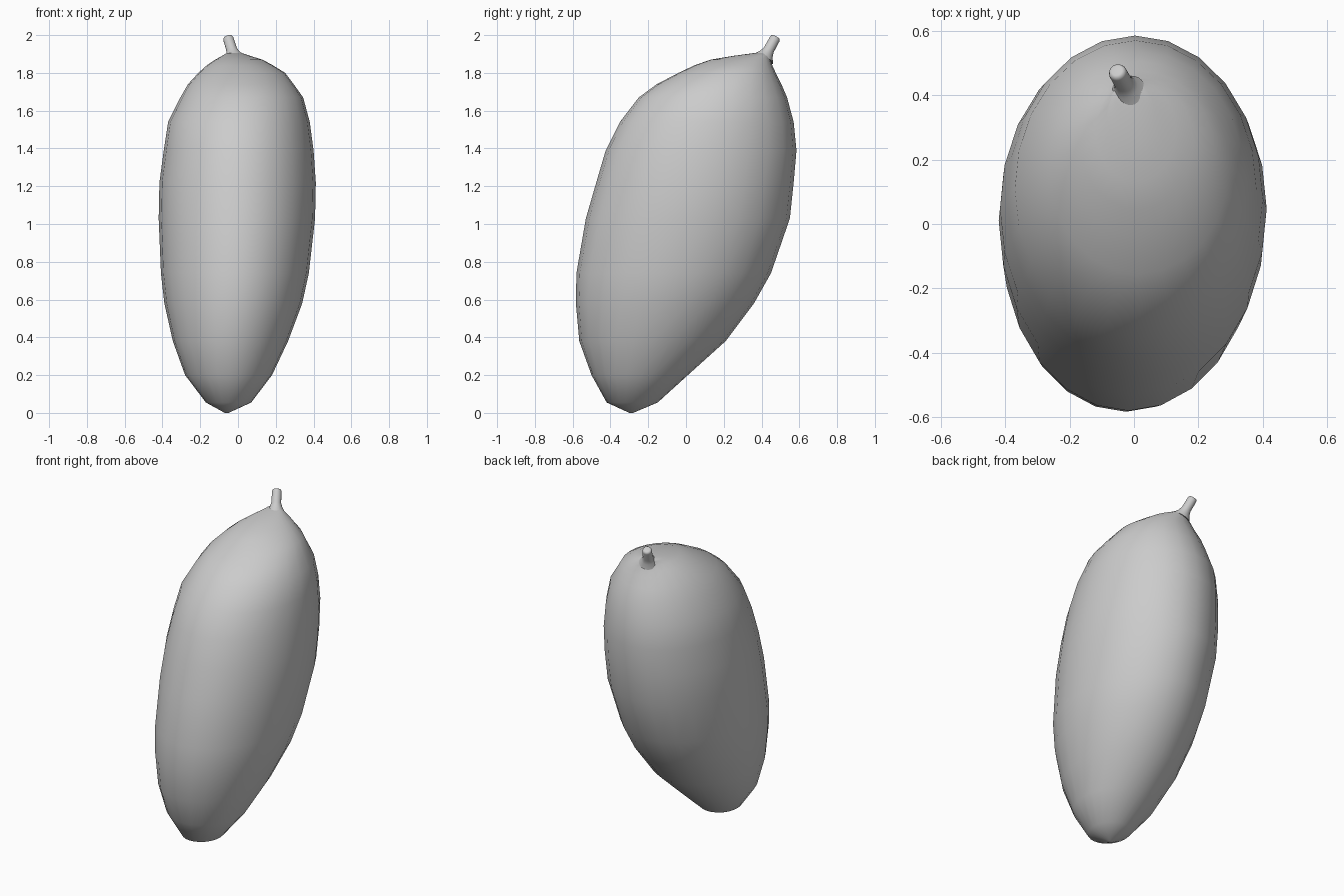
import bpy, bmesh, math
from mathutils import Vector

if "Cube" in bpy.data.objects:
    bpy.data.objects.remove(bpy.data.objects["Cube"])

SEG = 24

def loft(name, rings):
    """Skin closed rings of points, fan-capping both ends."""
    bm = bmesh.new()
    loops = [[bm.verts.new(p) for p in r] for r in rings]
    for a, b in zip(loops, loops[1:]):
        for i in range(SEG):
            j = (i + 1) % SEG
            bm.faces.new((a[i], a[j], b[j], b[i]))
    for loop in (loops[0], loops[-1]):
        c = bm.verts.new(sum((v.co for v in loop), Vector()) / SEG)
        for i in range(SEG):
            bm.faces.new((loop[i], loop[(i + 1) % SEG], c))
    bmesh.ops.recalc_face_normals(bm, faces=bm.faces)
    me = bpy.data.meshes.new(name)
    bm.to_mesh(me)
    bm.free()
    ob = bpy.data.objects.new(name, me)
    bpy.context.collection.objects.link(ob)
    return ob

def circle():
    return [(math.cos(2 * math.pi * i / SEG), math.sin(2 * math.pi * i / SEG)) for i in range(SEG)]

# Fruit body: height, x min, x max, y min, y max of each slice
slices = [
    (0.00, -0.07, -0.05, -0.30, -0.28),
    (0.055, -0.17, 0.07, -0.42, -0.15),
    (0.20, -0.28, 0.18, -0.50, 0.01),
    (0.38, -0.345, 0.265, -0.565, 0.21),
    (0.58, -0.39, 0.34, -0.583, 0.36),
    (0.74, -0.408, 0.375, -0.58, 0.45),
    (1.03, -0.42, 0.408, -0.53, 0.55),
    (1.22, -0.416, 0.412, -0.475, 0.57),
    (1.39, -0.393, 0.40, -0.425, 0.585),
    (1.54, -0.37, 0.38, -0.35, 0.57),
    (1.67, -0.305, 0.345, -0.25, 0.535),
    (1.74, -0.265, 0.295, -0.155, 0.505),
    (1.80, -0.21, 0.25, -0.04, 0.475),
    (1.84, -0.165, 0.185, 0.045, 0.457),
    (1.87, -0.12, 0.13, 0.13, 0.445),
    (1.89, -0.085, 0.065, 0.25, 0.44),
    (1.905, -0.06, 0.02, 0.36, 0.435),
]
body = loft("fruit_body", [
    [((x0 + x1) / 2 + c * (x1 - x0) / 2, (y0 + y1) / 2 + s * (y1 - y0) / 2, z) for c, s in circle()]
    for z, x0, x1, y0, y1 in slices])

# Stem: leaning tube with a flared foot and rounded tip
base, tip = Vector((-0.018, 0.412, 1.875)), Vector((-0.054, 0.476, 1.99))
axis = tip - base
u = axis.cross(Vector((0, 1, 0))).normalized()
v = axis.cross(u).normalized()
profile = [(0.0, 0.055), (0.2, 0.038), (0.4, 0.029), (0.9, 0.028), (0.98, 0.024), (1.0, 0.016)]
stem = loft("stem", [[base + axis * t + (u * c + v * s) * r for c, s in circle()] for t, r in profile])

# Smooth shading
for ob in (body, stem):
    bpy.ops.object.select_all(action='DESELECT')
    ob.select_set(True)
    bpy.context.view_layer.objects.active = ob
    bpy.ops.object.shade_smooth_by_angle(angle=math.radians(60))
